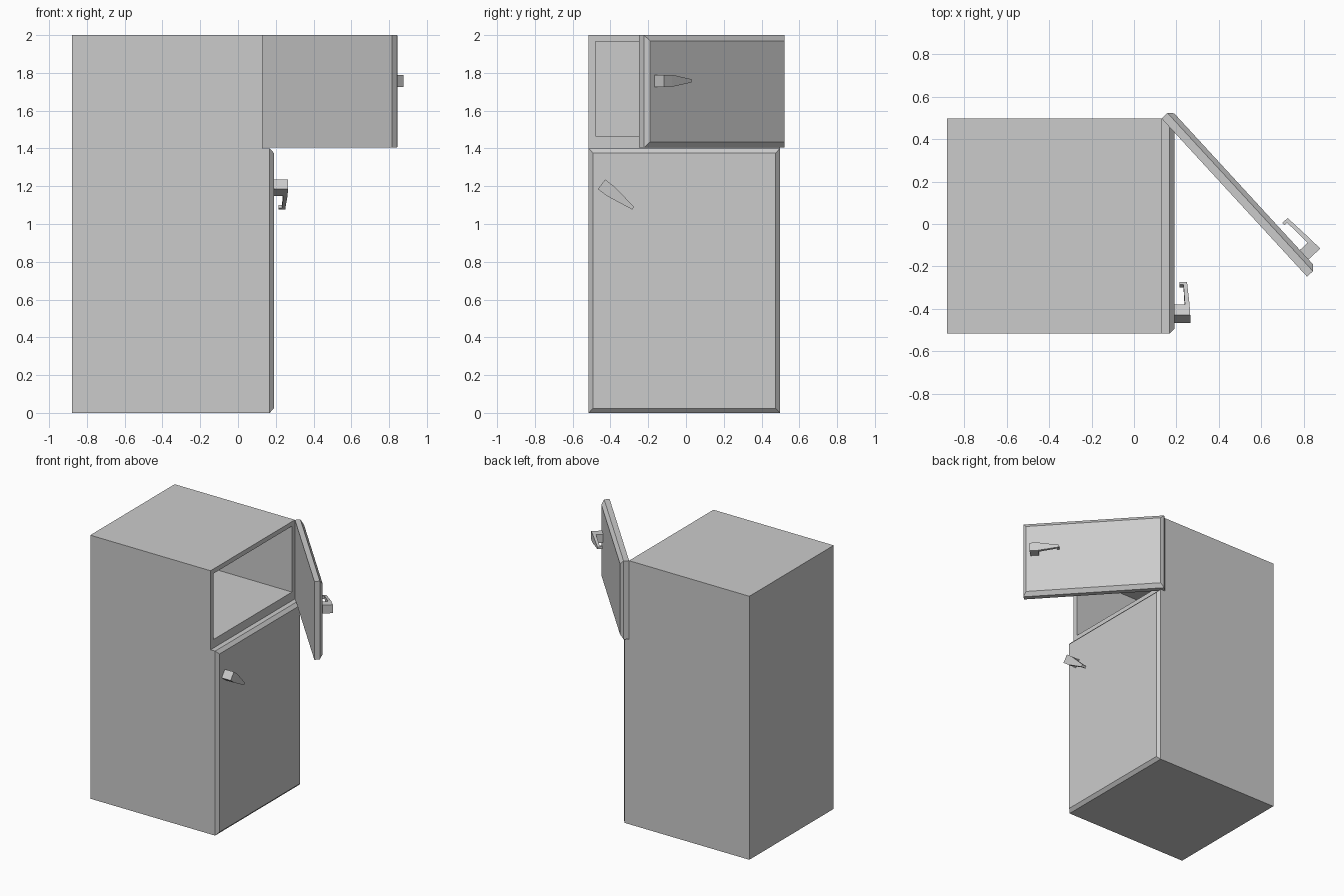
import bpy, bmesh
from math import radians
from mathutils import Matrix, Vector

if "Cube" in bpy.data.objects:
    bpy.data.objects.remove(bpy.data.objects["Cube"])

FRONT, LEFT, RIGHT = 0.13, -0.515, 0.497   # cabinet front plane and side planes
DOOR_T = 0.06                              # door thickness


def finish(name, bm, matrix=Matrix()):
    bmesh.ops.recalc_face_normals(bm, faces=bm.faces)
    me = bpy.data.meshes.new(name)
    bm.to_mesh(me)
    bm.free()
    ob = bpy.data.objects.new(name, me)
    ob.matrix_world = matrix
    bpy.context.collection.objects.link(ob)
    return ob


def loft(name, sections, matrix=Matrix()):
    """Skin equal-length rings of points and cap both ends."""
    bm = bmesh.new()
    rings = [[bm.verts.new(p) for p in s] for s in sections]
    n = len(rings[0])
    for a, b in zip(rings, rings[1:]):
        for i in range(n):
            j = (i + 1) % n
            bm.faces.new((a[i], a[j], b[j], b[i]))
    bm.faces.new(rings[0])
    bm.faces.new(rings[-1])
    bmesh.ops.remove_doubles(bm, verts=bm.verts, dist=1e-5)
    bmesh.ops.dissolve_degenerate(bm, edges=bm.edges, dist=1e-5)
    return finish(name, bm, matrix)


def door(name, height, inset, matrix):
    """Slab with a chamfered front; origin at the hinge bottom, facing +x."""
    width = RIGHT - LEFT

    def ring(x, dy, dz):
        return [(x, -dy, dz), (x, dy - width, dz),
                (x, dy - width, height - dz), (x, -dy, height - dz)]
    return loft(name, [ring(0, 0, 0), ring(0.038, 0, 0), ring(DOOR_T, 0.022, inset)], matrix)


def handle(name, matrix):
    """Tapered hooked grip: length along +y, standing out along +x."""
    # distance along, inner offset, outer offset, half width
    stations = [(0, 0, 0.075, 0.032), (0.06, 0, 0.072, 0.032),
                (0.06, 0.05, 0.072, 0.032), (0.195, 0.043, 0.061, 0.011),
                (0.195, 0.025, 0.061, 0.011), (0.21, 0.025, 0.06, 0.009)]
    return loft(name, [[(lo, u, -w), (hi, u, -w), (hi, u, w), (lo, u, w)]
                       for u, lo, hi, w in stations], matrix)


# Cabinet with the open upper compartment
bm = bmesh.new()
bmesh.ops.create_cube(bm, size=1, matrix=Matrix.Translation(
    ((FRONT - 0.88) / 2, (LEFT + RIGHT) / 2, 1)) @ Matrix.Diagonal((FRONT + 0.88, RIGHT - LEFT, 2, 1)))
bmesh.ops.bisect_plane(bm, geom=bm.verts[:] + bm.edges[:] + bm.faces[:],
                       plane_co=(0, 0, 1.43), plane_no=(0, 0, 1))
bm.normal_update()
opening = [f for f in bm.faces if f.normal.x > 0.9 and f.calc_center_median().z > 1.43]
bmesh.ops.inset_region(bm, faces=opening, thickness=0.035, use_even_offset=True)
back = bmesh.ops.extrude_discrete_faces(bm, faces=opening)["faces"][0]
bmesh.ops.translate(bm, verts=back.verts, vec=(-0.84 - FRONT, 0, 0))
finish("cabinet", bm)

# Closed lower door and its tilted handle
door("lower_door", 1.40, 0.024, Matrix.Translation((FRONT, RIGHT, 0)))
handle("lower_handle", Matrix.Translation((FRONT + DOOR_T, -0.4475, 1.21))
       @ Matrix.Rotation(radians(-37), 4, 'X'))

# Upper door swung open, with its level handle
swing = Matrix.Translation((FRONT, RIGHT, 1.405)) @ Matrix.Rotation(radians(42.6), 4, 'Z')
door("upper_door", 0.595, 0.03, swing)
handle("upper_handle", swing @ Matrix.Translation((DOOR_T, -0.957, 0.353)))
